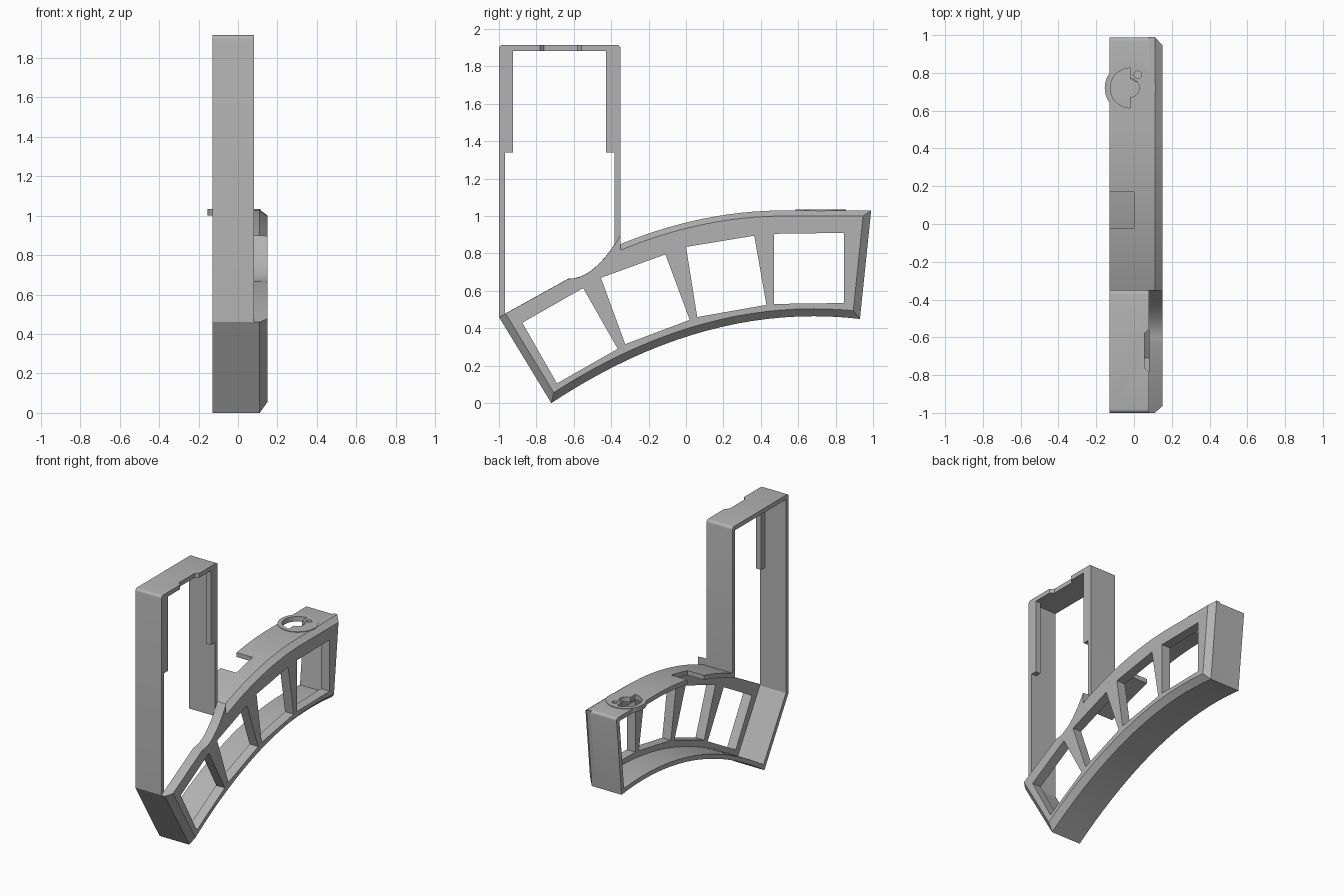
import bpy, bmesh, math
from mathutils import Vector

if "Cube" in bpy.data.objects:
    bpy.data.objects.remove(bpy.data.objects["Cube"])

grey = bpy.data.materials.new("plain grey")
grey.use_nodes = True
grey.diffuse_color = (0.45, 0.45, 0.45, 1)
grey.node_tree.nodes["Principled BSDF"].inputs["Base Color"].default_value = (0.45, 0.45, 0.45, 1)

X_OPEN, X_PLATE, X_CHAMFER, X_FACE = -0.13, 0.08, 0.11, 0.15
WALL = 0.032


def finish(name, bm):
    bmesh.ops.recalc_face_normals(bm, faces=bm.faces)
    mesh = bpy.data.meshes.new(name)
    bm.to_mesh(mesh)
    bm.free()
    mesh.materials.append(grey)
    obj = bpy.data.objects.new(name, mesh)
    bpy.context.collection.objects.link(obj)
    return obj


def arc(a, m, b, n=14):
    """Gentle curve through three (y, z) points."""
    pts = []
    for i in range(n + 1):
        y = a[0] + (b[0] - a[0]) * i / n
        z = 0
        for p, q, r in ((a, m, b), (m, a, b), (b, a, m)):
            z += p[1] * (y - q[0]) * (y - r[0]) / ((p[0] - q[0]) * (p[0] - r[0]))
        pts.append((y, z))
    return pts


def inset(pts, dists):
    """Move each edge of a counter-clockwise loop inwards by its own distance."""
    out = []
    for i, p in enumerate(pts):
        d0, d1 = dists[i - 1], dists[i]
        e0 = (Vector(p) - Vector(pts[i - 1])).normalized()
        e1 = (Vector(pts[(i + 1) % len(pts)]) - Vector(p)).normalized()
        n0, n1 = Vector((-e0.y, e0.x)), Vector((-e1.y, e1.x))
        det = n0.x * n1.y - n0.y * n1.x
        if abs(det) < 0.01:
            out.append(tuple(Vector(p) + (n0 * d0 + n1 * d1) / 2))
        else:
            out.append((p[0] + (d0 * n1.y - d1 * n0.y) / det,
                        p[1] + (n0.x * d1 - n1.x * d0) / det))
    return out


def bridge(bm, a, b):
    for i in range(len(a)):
        j = (i + 1) % len(a)
        bm.faces.new((a[i], a[j], b[j], b[i]))


def loft(name, sections, ring=False):
    """Join (x, loop) sections; close into a ring or cap both ends."""
    bm = bmesh.new()
    loops = [[bm.verts.new((x, *p)) for p in pts] for x, pts in sections]
    for a, b in zip(loops, loops[1:]):
        bridge(bm, a, b)
    if ring:
        bridge(bm, loops[-1], loops[0])
    else:
        bm.faces.new(loops[0])
        bm.faces.new(loops[-1])
    return bm if ring else finish(name, bm)


def upright(name, outline, z0, z1):
    """Vertical prism from an (x, y) outline."""
    bm = bmesh.new()
    a = [bm.verts.new((*p, z0)) for p in outline]
    b = [bm.verts.new((*p, z1)) for p in outline]
    bridge(bm, a, b)
    bm.faces.new(a)
    bm.faces.new(b)
    return finish(name, bm)


def rect(x0, x1, y0, y1):
    return [(x0, y0), (x1, y0), (x1, y1), (x0, y1)]


def circle(x, y, r, start=0, sweep=360, n=40):
    return [(x + r * math.cos(math.radians(start + sweep * i / n)),
             y + r * math.sin(math.radians(start + sweep * i / n))) for i in range(n)]


def cut(obj, cutter):
    mod = obj.modifiers.new("cut", "BOOLEAN")
    mod.operation, mod.solver, mod.object = "DIFFERENCE", "EXACT", cutter
    bpy.context.view_layer.objects.active = obj
    bpy.ops.object.modifier_apply(modifier=mod.name)


# Shared side outlines (y, z)
bottom = arc((-0.72, 0), (0.05, 0.37), (0.93, 0.45), 20)
top = [(0.99, 1.03)] + arc((0.55, 1.03), (0, 0.965), (-0.35, 0.85))
fillet = arc((-0.35, 0.9), (-0.46, 0.75), (-0.63, 0.665), 10)
corner = [(-1, 0.46)]

# Continuous thin wall around tray and tower
outer = bottom + top + [(-0.35, 1.915), (-1, 1.915)] + corner
inner = inset(outer, [WALL] * len(outer))
bm = loft("wall", [(X_OPEN, outer), (X_PLATE, outer), (X_PLATE, inner), (X_OPEN, inner)], True)
sharp = [e for e in bm.edges if abs(e.verts[0].co.x - e.verts[1].co.x) > 0.1
         and (e.verts[0].co.z > 1.9 or e.verts[0].co.y > 0.985)]
bmesh.ops.bevel(bm, geom=sharp, offset=0.02, segments=4, affect="EDGES", profile=0.5)
wall = finish("outer_wall", bm)

# Window plate with chamfered rim
plate_line = bottom + top + fillet + corner
depths = ([0.04] * len(bottom) + [0.03] * (len(top) - 1)
          + [0.001] * (len(fillet) + 1) + [0.04])
plate = loft("window_plate", [(X_PLATE, plate_line), (X_CHAMFER, plate_line),
                              (X_FACE, inset(plate_line, depths))])
windows = [
    [(-0.875, 0.43), (-0.55, 0.615), (-0.365, 0.29), (-0.69, 0.105)],
    [(-0.455, 0.67), (-0.11, 0.795), (0.02, 0.445), (-0.325, 0.315)],
    [(0, 0.835), (0.365, 0.895), (0.43, 0.525), (0.06, 0.46)],
    [(0.47, 0.905), (0.845, 0.91), (0.845, 0.535), (0.47, 0.53)],
]
cutters = []
for w in windows:
    cutters.append(loft("window_cutter", [(0.05, w), (0.2, w)]))
    cut(plate, cutters[-1])

# Raised dial seat on the tray top, with a tube below its small hole
DX, DY = -0.02, 0.72
seat = upright("dial_seat", circle(DX, DY, 0.135), 1.0, 1.034)
tube = upright("pin_tube", circle(0.02, 0.79, 0.04, n=20), 0.92, 1.01)

# Openings: half-round slot, centre hole, pin hole, top-wall notch
holes = [
    upright("slot_cutter", circle(DX, DY, 0.105, 90, 180) + [(DX, DY - 0.105)], 0.95, 1.1),
    upright("centre_cutter", circle(DX, DY, 0.048), 0.95, 1.1),
    upright("pin_cutter", circle(0.02, 0.79, 0.02, n=16), 0.9, 1.1),
]
for h in holes:
    for part in (wall, seat):
        cut(part, h)
cut(tube, holes[-1])
notches = [
    upright("tray_notch_cutter", rect(-0.2, 0, -0.02, 0.17), 0.9, 1.1),
    upright("tower_notch_cutter",
            [(0.055, -0.76), (0.09, -0.79), (0.09, -0.55), (0.055, -0.58)], 1.85, 2),
]
for n in notches:
    cut(wall, n)

for c in cutters + holes + notches:
    bpy.data.objects.remove(c)

# Guide strips inside the tower
strips = [upright("guide_strip_" + side, rect(0.04, X_PLATE, y0, y1), 1.34, 1.89)
          for side, y0, y1 in (("front", -0.975, -0.925), ("back", -0.427, -0.375))]

# Smooth curves, crisp edges
for obj in [wall, plate, seat, tube] + strips:
    bpy.ops.object.select_all(action="DESELECT")
    obj.select_set(True)
    bpy.context.view_layer.objects.active = obj
    bpy.ops.object.shade_smooth_by_angle(angle=math.radians(30))
